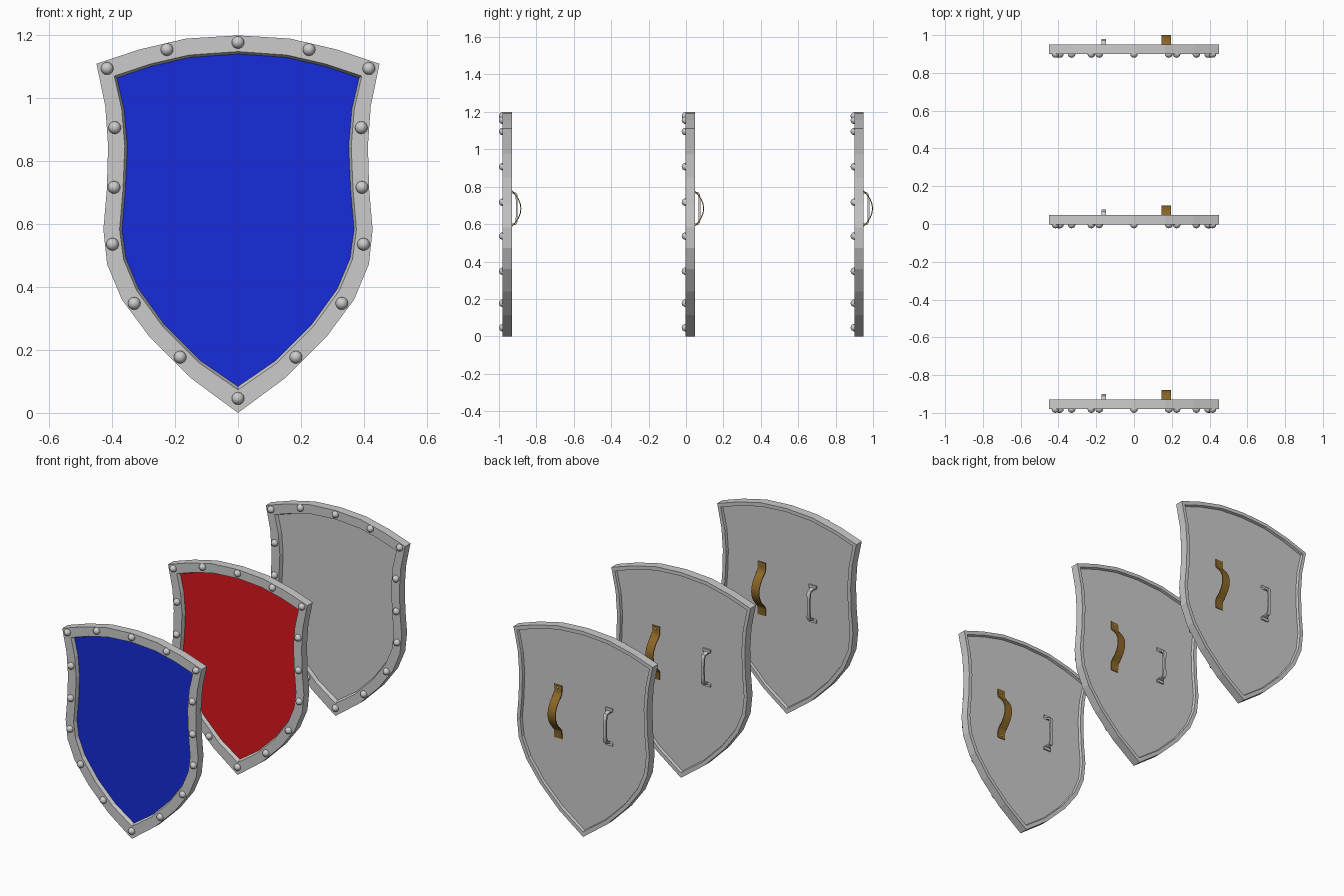
import bpy, bmesh, math
from mathutils import Vector, Matrix

if "Cube" in bpy.data.objects:
    bpy.data.objects.remove(bpy.data.objects["Cube"])

# right half outlines (x, z), top centre to bottom tip
OUTER = [(0, 1.2), (.165, 1.19), (.315, 1.155), (.45, 1.11), (.422, .975), (.413, .85), (.417, .71),
         (.428, .583), (.416, .472), (.369, .36), (.28, .24), (.153, .113), (0, 0)]
INNER = [(0, 1.141), (.153, 1.13), (.275, 1.102), (.385, 1.065), (.362, .965), (.352, .847), (.358, .71),
         (.369, .583), (.356, .49), (.315, .393), (.232, .278), (.121, .167), (0, .084)]
RIVETS = [(0, 1.178), (.226, 1.155), (.416, 1.095), (.392, .907), (.394, .717),
          (.399, .536), (.33, .348), (.184, .177), (0, .046)]


def material(name, rgb):
    m = bpy.data.materials.new(name)
    m.diffuse_color = (*rgb, 1)
    m.use_nodes = True
    m.node_tree.nodes["Principled BSDF"].inputs["Base Color"].default_value = m.diffuse_color
    return m


def finish(bm, name, y, mat=None, smooth=None):
    bmesh.ops.recalc_face_normals(bm, faces=bm.faces)
    me = bpy.data.meshes.new(name)
    bm.to_mesh(me)
    bm.free()
    ob = bpy.data.objects.new(name, me)
    ob.location.y = y
    bpy.context.collection.objects.link(ob)
    if mat:
        me.materials.append(mat)
    if smooth:
        bpy.ops.object.select_all(action='DESELECT')
        ob.select_set(True)
        bpy.context.view_layer.objects.active = ob
        bpy.ops.object.shade_smooth_by_angle(angle=math.radians(smooth))
    return ob


def outline(t):
    """Mirrored closed outline, t=0 outer edge, t=1 panel edge."""
    half = [(a + (c - a) * t, b + (d - b) * t) for (a, b), (c, d) in zip(OUTER, INNER)]
    return half + [(-x, z) for x, z in half[-2:0:-1]]


def loft(bm, loops, cap=False, closed=False):
    rings = [[bm.verts.new(p) for p in loop] for loop in loops]
    pairs = list(zip(rings, rings[1:]))
    if closed:
        pairs.append((rings[-1], rings[0]))
    for a, b in pairs:
        n = len(a)
        for i in range(n):
            bm.faces.new((a[i], a[(i + 1) % n], b[(i + 1) % n], b[i]))
    if cap:
        bm.faces.new(rings[0])
        bm.faces.new(rings[-1])


def outline_loft(name, y, section, mat=None, cap=False):
    bm = bmesh.new()
    loft(bm, [[(x, d, z) for x, z in outline(t)] for t, d in section], cap, not cap)
    return finish(bm, name, y, mat)


def strip(name, y, cx, half, thick, mat=None):
    """Flat bar swept through mirrored (z, y, half width) points."""
    pts = [(-z, d, w) for z, d, w in half] + [p for p in half[::-1] if p[0] > 0]
    pts.sort()
    loops = []
    for i, (z, d, w) in enumerate(pts):
        a, b = pts[max(i - 1, 0)], pts[min(i + 1, len(pts) - 1)]
        n = Vector((b[0] - a[0], -(b[1] - a[1]))).normalized() * thick / 2   # (dy, dz)
        loops.append([(cx + s * w, d + k * n.x, .683 + z + k * n.y)
                      for s, k in ((-1, -1), (1, -1), (1, 1), (-1, 1))])
    bm = bmesh.new()
    loft(bm, loops, cap=True)
    return finish(bm, name, y, mat, 35)


def studs(name, y, spots, r):
    bm = bmesh.new()
    for p in spots:
        bmesh.ops.create_uvsphere(bm, u_segments=16, v_segments=8, radius=r,
                                  matrix=Matrix.Translation(p) @ Matrix.Rotation(math.pi / 2, 4, 'X'))
    return finish(bm, name, y, None, 60)


leather = material("leather", (.27, .14, .02))
blue = material("blue_paint", (.008, .025, .7))
red = material("red_paint", (.7, .008, .012))

STRAP = [(0, .0975, .025), (.025, .094, .025), (.05, .084, .025), (.072, .069, .025),
         (.09, .053, .025), (.102, .042, .025), (.115, .038, .025), (.155, .037, .025)]
HANDLE = [(0, .075, .008), (.04, .075, .009), (.072, .074, .011), (.082, .068, .011),
          (.087, .045, .011), (.092, .038, .024), (.109, .038, .024)]

for label, y, paint in (("blue", -.98, blue), ("red", -.003, red), ("plain", .9, None)):
    # metal rim with chamfered inner edge and a raised lip at the back
    outline_loft(label + "_rim", y, [(1, .02), (.87, 0), (0, 0), (0, .05), (.35, .05), (.42, .035), (1, .035)])
    # painted face and back board
    outline_loft(label + "_front_panel", y, [(.99, .02), (.99, .03)], paint, cap=True)
    outline_loft(label + "_back_board", y, [(.41, .03), (.41, .0352)], None, cap=True)
    # rivets round the rim
    spots = RIVETS + [(-x, z) for x, z in RIVETS if x > 0]
    studs(label + "_rivets", y, [(x, 0, z) for x, z in spots], .02)
    # arm strap, its pins, and the hand grip
    strip(label + "_arm_strap", y, .17, STRAP, .005, leather)
    studs(label + "_strap_pins", y, [(.17, .038, .683 + s * .138) for s in (-1, 1)], .006)
    strip(label + "_hand_grip", y, -.16, HANDLE, .01)
